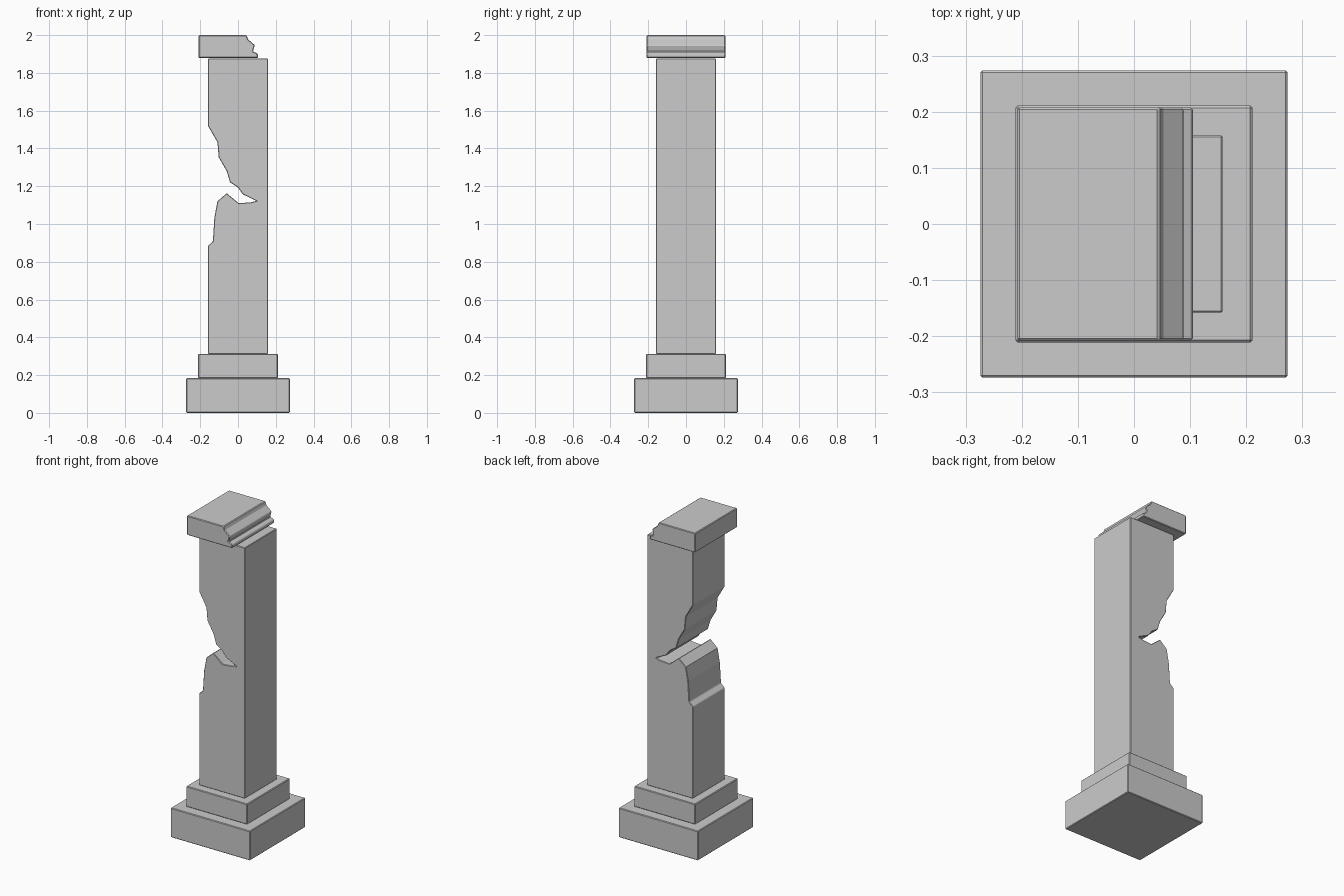
import bpy, bmesh

if "Cube" in bpy.data.objects:
    bpy.data.objects.remove(bpy.data.objects["Cube"])


def prism(name, profile, half_depth, bevel=0.004):
    """Extrude an x-z outline along y and chamfer its sharp edges."""
    bm = bmesh.new()
    face = bm.faces.new([bm.verts.new((x, -half_depth, z)) for x, z in profile])
    ext = bmesh.ops.extrude_face_region(bm, geom=[face], use_keep_orig=True)
    verts = [g for g in ext["geom"] if isinstance(g, bmesh.types.BMVert)]
    bmesh.ops.translate(bm, verts=verts, vec=(0, 2 * half_depth, 0))
    bmesh.ops.recalc_face_normals(bm, faces=bm.faces)
    mesh = bpy.data.meshes.new(name)
    bm.to_mesh(mesh)
    bm.free()
    obj = bpy.data.objects.new(name, mesh)
    bpy.context.collection.objects.link(obj)
    mod = obj.modifiers.new("chamfer", "BEVEL")
    mod.width = bevel
    mod.segments = 1
    mod.limit_method = "ANGLE"
    mod.angle_limit = 0.7
    return obj


def block(name, half, z0, z1):
    return prism(name, [(-half, z0), (half, z0), (half, z1), (-half, z1)], half)


# Stepped base
block("base_plinth", 0.274, 0.0, 0.184)
block("base_step", 0.211, 0.184, 0.312)

# Shaft with a broken notch in its left side
S = 0.158
notch = [
    (-S, 0.885), (-0.133, 0.908), (-0.125, 1.035), (-0.109, 1.12),
    (-0.06, 1.163), (0.004, 1.11), (0.068, 1.115), (0.097, 1.122),
    (0.026, 1.157), (-0.002, 1.195), (-0.042, 1.22), (-0.06, 1.28),
    (-0.102, 1.353), (-0.109, 1.433), (-S, 1.518),
]
prism("shaft", [(S, 1.877), (S, 0.312), (-S, 0.312)] + notch + [(-S, 1.877)], S, 0.003)

# Capital slab with its right end broken off
C = 0.208
prism("capital", [
    (-C, 1.879), (-C, 2.0), (0.045, 2.0), (0.053, 1.978), (0.089, 1.947),
    (0.079, 1.913), (0.105, 1.902), (0.105, 1.879),
], C)
